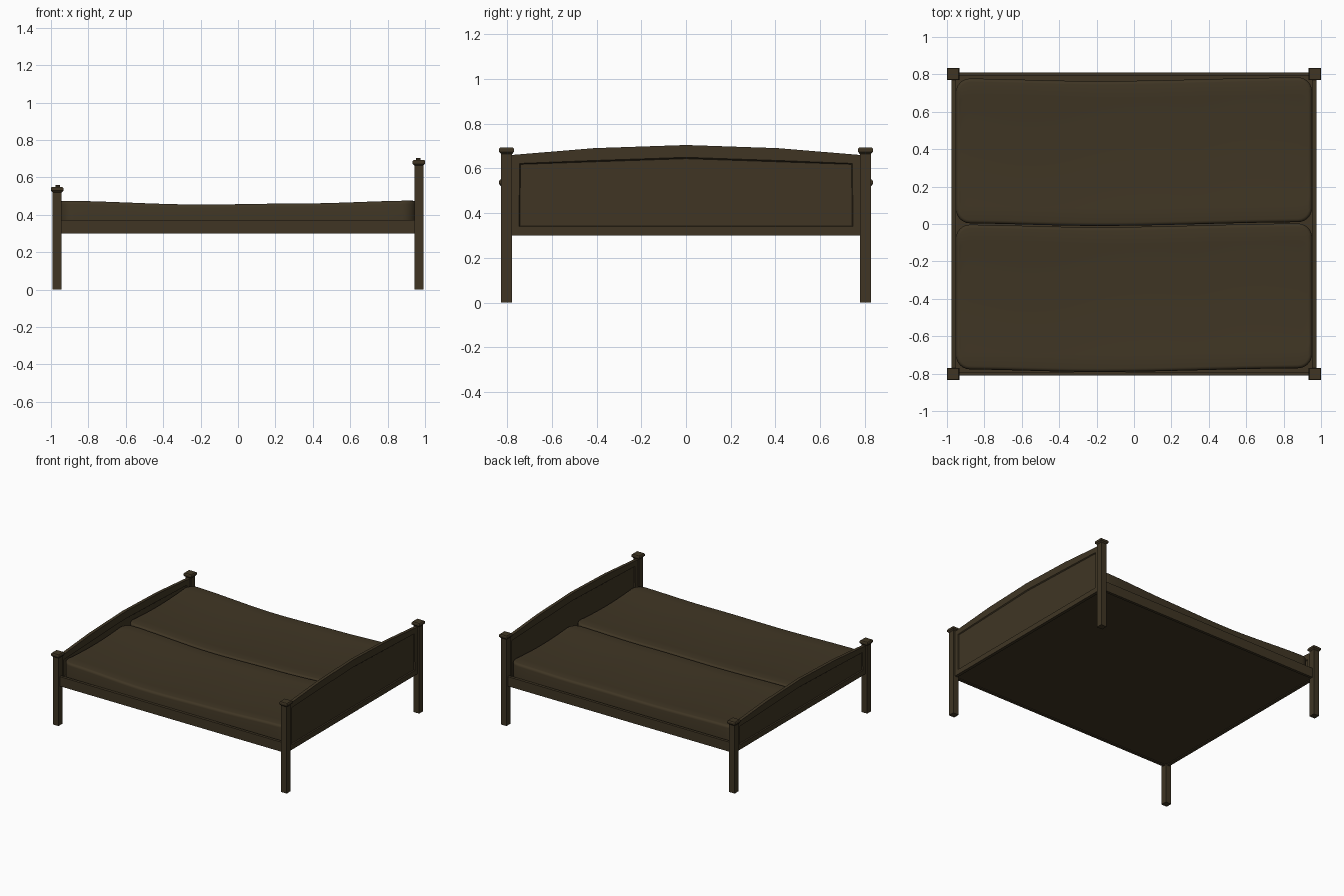
import bpy, bmesh, math

if "Cube" in bpy.data.objects:
    bpy.data.objects.remove(bpy.data.objects["Cube"])

wood = bpy.data.materials.new("dark brown")
wood.diffuse_color = (0.050, 0.036, 0.0175, 1)
wood.use_nodes = True
wood.node_tree.nodes["Principled BSDF"].inputs["Base Color"].default_value = wood.diffuse_color


def finish(name, bm, smooth=False):
    bmesh.ops.recalc_face_normals(bm, faces=bm.faces)
    me = bpy.data.meshes.new(name)
    bm.to_mesh(me)
    bm.free()
    me.materials.append(wood)
    ob = bpy.data.objects.new(name, me)
    bpy.context.collection.objects.link(ob)
    if smooth:
        bpy.ops.object.select_all(action='DESELECT')
        ob.select_set(True)
        bpy.context.view_layer.objects.active = ob
        bpy.ops.object.shade_smooth_by_angle(angle=math.radians(35))
    return ob


def box(name, x0, x1, y0, y1, z0, z1):
    bm = bmesh.new()
    bmesh.ops.create_cube(bm, size=1)
    for v in bm.verts:
        v.co.x = x0 if v.co.x < 0 else x1
        v.co.y = y0 if v.co.y < 0 else y1
        v.co.z = z0 if v.co.z < 0 else z1
    return finish(name, bm)


def post(name, x, y, top):
    # square leg whose rings flare out into a cap
    bm = bmesh.new()
    rings = []
    for r, z in [(.024, 0), (.024, top - .03), (.033, top - .02),
                 (.033, top - .006), (.029, top)]:
        rings.append([bm.verts.new((x + sx * r, y + sy * r, z))
                      for sx, sy in ((-1, -1), (1, -1), (1, 1), (-1, 1))])
    for a, b in zip(rings, rings[1:]):
        for i in range(4):
            j = (i + 1) % 4
            bm.faces.new((a[i], a[j], b[j], b[i]))
    bm.faces.new(rings[0])
    bm.faces.new(rings[-1])
    finish(name, bm)


def board(name, x, side, mid, peak):
    # arched board with a recessed panel on both faces
    prof = [(-.785, .30), (.785, .30), (.785, side), (.41, mid), (0, peak),
            (-.41, mid), (-.785, side)]
    bm = bmesh.new()
    a = [bm.verts.new((x - .012, y, z)) for y, z in prof]
    b = [bm.verts.new((x + .012, y, z)) for y, z in prof]
    faces = [bm.faces.new(a), bm.faces.new(b)]
    for i in range(len(a)):
        j = (i + 1) % len(a)
        bm.faces.new((a[i], a[j], b[j], b[i]))
    bmesh.ops.recalc_face_normals(bm, faces=bm.faces)
    for f in faces:
        bmesh.ops.inset_region(bm, faces=[f], thickness=.055)
        bmesh.ops.inset_region(bm, faces=[f], thickness=.006, depth=-.007)
    finish(name, bm)


def curve(x, pts):
    # smooth interpolation through a few points
    for (xa, ya), (xb, yb) in zip(pts, pts[1:]):
        if x <= xb:
            t = max(0, (x - xa) / (xb - xa))
            return ya + (yb - ya) * t * t * (3 - 2 * t)
    return pts[-1][1]


SHIFT = [(-.95, -.002), (-.2, -.016), (.95, .004)]
HEIGHT = [(-.95, .475), (-.2, .455), (.35, .461), (.95, .476)]


def mattress(name, cy):
    hx, hy, r, b, n = .952, .387, .075, .018, 6
    arc = [(r * (1 - math.cos(t)), r * math.sin(t))
           for t in (i * math.pi / 2 / n for i in range(n + 1))]
    # columns: (x, half width); insetting scales the corner radius
    def columns(ins):
        k = (r - ins) / r
        ends = [(-hx + ins + p * k, hy - r + q * k) for p, q in arc]
        mids = [(-hx + r + i * (2 * (hx - r)) / 20, hy - ins) for i in range(1, 20)]
        return ends + mids + [(-x, w) for x, w in reversed(ends)]
    rows = [i / 10 * 2 - 1 for i in range(11)]
    def point(i, v, ins, dz):
        x, w = columns(ins)[i]
        y = v * w
        z = curve(x, HEIGHT) - .014 * (1 - v * v) - dz
        return (x, cy + y + curve(x, SHIFT), z)
    bm = bmesh.new()
    nc = len(columns(b))
    g = [[bm.verts.new(point(i, v, b, 0)) for v in rows] for i in range(nc)]
    for i in range(nc - 1):
        for j in range(10):
            bm.faces.new((g[i][j], g[i + 1][j], g[i + 1][j + 1], g[i][j + 1]))
    rim = ([(i, 0) for i in range(nc)] + [(nc - 1, j) for j in range(1, 11)]
           + [(i, 10) for i in range(nc - 2, -1, -1)] + [(0, j) for j in range(9, 0, -1)])
    prev = [g[i][j] for i, j in rim]
    for ins, dz in [(b * .5, b * .13), (b * .13, b * .5), (0, b), (0, None)]:
        ring = []
        for i, j in rim:
            x, y, z = point(i, rows[j], ins, dz or 0)
            ring.append(bm.verts.new((x, y, .32 if dz is None else z)))
        for k in range(len(rim)):
            m = (k + 1) % len(rim)
            bm.faces.new((prev[k], prev[m], ring[m], ring[k]))
        prev = ring
    bm.faces.new(prev)
    finish(name, bm, True)


# corner posts and side rails
for sy, side in ((-1, "front"), (1, "back")):
    post("head_post_" + side, .967, sy * .802, .693)
    post("foot_post_" + side, -.967, sy * .802, .549)
    box("side_rail_" + side, -.965, .965, *sorted((sy * .79, sy * .811)), .30, .373)

# end boards
board("headboard", .964, .659, .69, .704)
board("footboard", -.964, .515, .546, .56)

# slab under the mattresses
box("bed_base", -.96, .96, -.795, .795, .306, .33)

# two mattresses
mattress("mattress_front", -.388)
mattress("mattress_back", .393)
